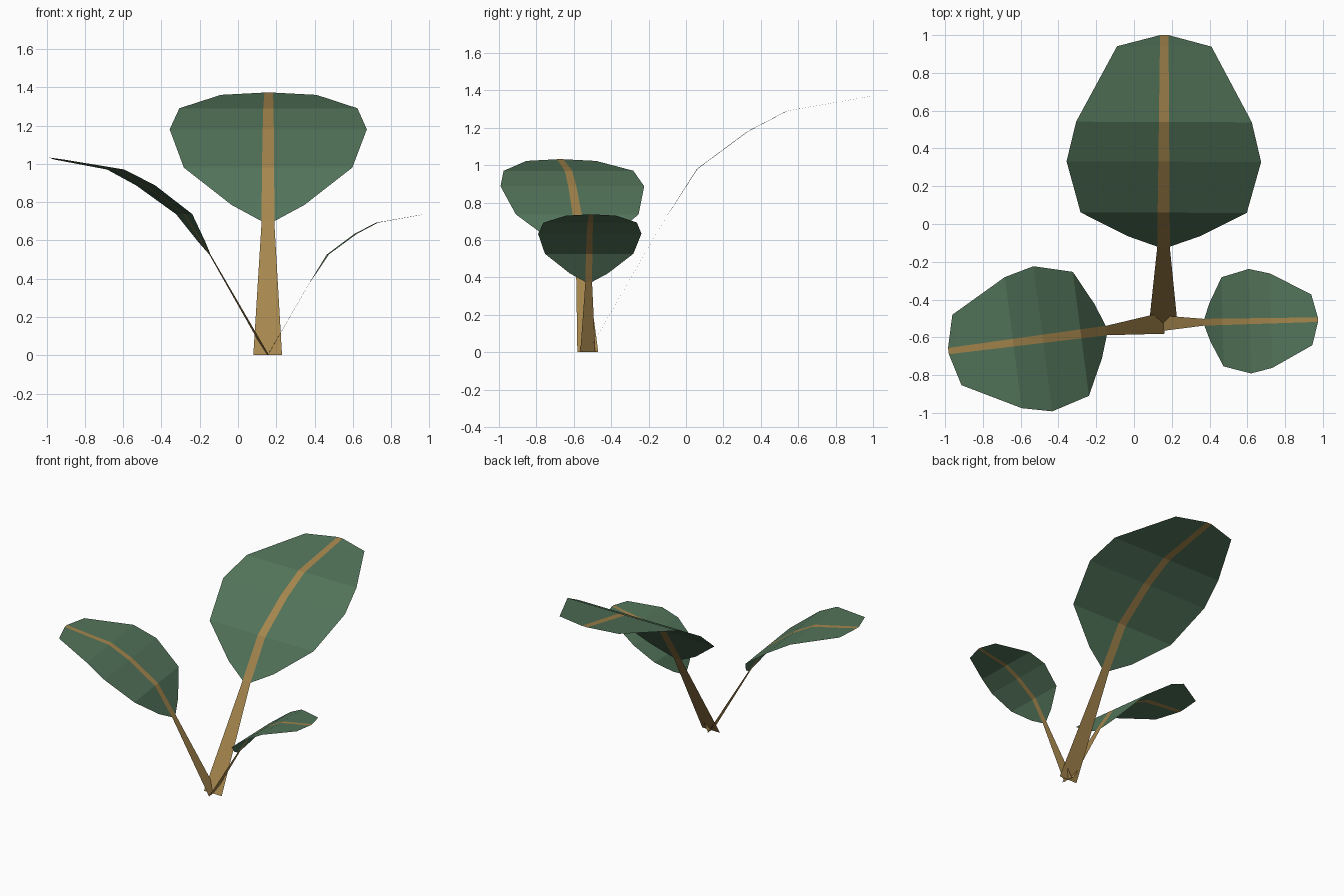
import bpy, bmesh, math
from mathutils import Vector

if "Cube" in bpy.data.objects:
    bpy.data.objects.remove(bpy.data.objects["Cube"])


def material(name, color):
    m = bpy.data.materials.new(name)
    m.diffuse_color = (*color, 1)
    m.use_nodes = True
    m.node_tree.nodes["Principled BSDF"].inputs["Base Color"].default_value = m.diffuse_color
    return m


GREEN = material("leaf green", (0.085, 0.175, 0.102))
BROWN = material("stem tan", (0.38, 0.24, 0.075))

BASE = Vector((0.155, -0.525, 0))

# Leaf profile: (distance outward, height, blade half width, rib half width)
PROFILE = [
    (0.0, 0.0, 0.075, 0.075),
    (0.405, 0.70, 0.033, 0.033),
    (0.46, 0.785, 0.19, 0.033),
    (0.585, 0.98, 0.44, 0.032),
    (0.855, 1.18, 0.515, 0.029),
    (1.065, 1.29, 0.465, 0.027),
    (1.465, 1.36, 0.25, 0.023),
    (1.525, 1.372, 0.022, 0.022),
]


def add_strips(name, strips, mat):
    """Flat-faced ribbons; each strip is a list of (right, left) point pairs."""
    bm = bmesh.new()
    for strip in strips:
        rows = [[bm.verts.new(p) for p in pair] for pair in strip]
        for (a, b), (c, d) in zip(rows, rows[1:]):
            bm.faces.new((a, c, d, b))
    bmesh.ops.remove_doubles(bm, verts=bm.verts, dist=1e-5)
    me = bpy.data.meshes.new(name)
    bm.to_mesh(me)
    bm.free()
    me.materials.append(mat)
    ob = bpy.data.objects.new(name, me)
    bpy.context.collection.objects.link(ob)


def leaf(name, angle, scale):
    a = math.radians(angle)
    out = Vector((math.cos(a), math.sin(a), 0))
    side = Vector((-out.y, out.x, 0))

    def point(row, offset):
        return BASE + scale * (out * row[0] + Vector((0, 0, row[1])) + side * offset)

    # stem continuing as the midrib
    add_strips(name + "_stem",
               [[(point(r, -r[3]), point(r, r[3])) for r in PROFILE]], BROWN)
    # blade halves either side of the midrib
    blade = PROFILE[1:]
    add_strips(name + "_blade",
               [[(point(r, -r[2]), point(r, -r[3])) for r in blade],
                [(point(r, r[3]), point(r, r[2])) for r in blade]], GREEN)


leaf("back_leaf", 89.8, 1.0)
leaf("left_leaf", 187.4, 0.752)
leaf("right_leaf", 1.3, 0.537)
